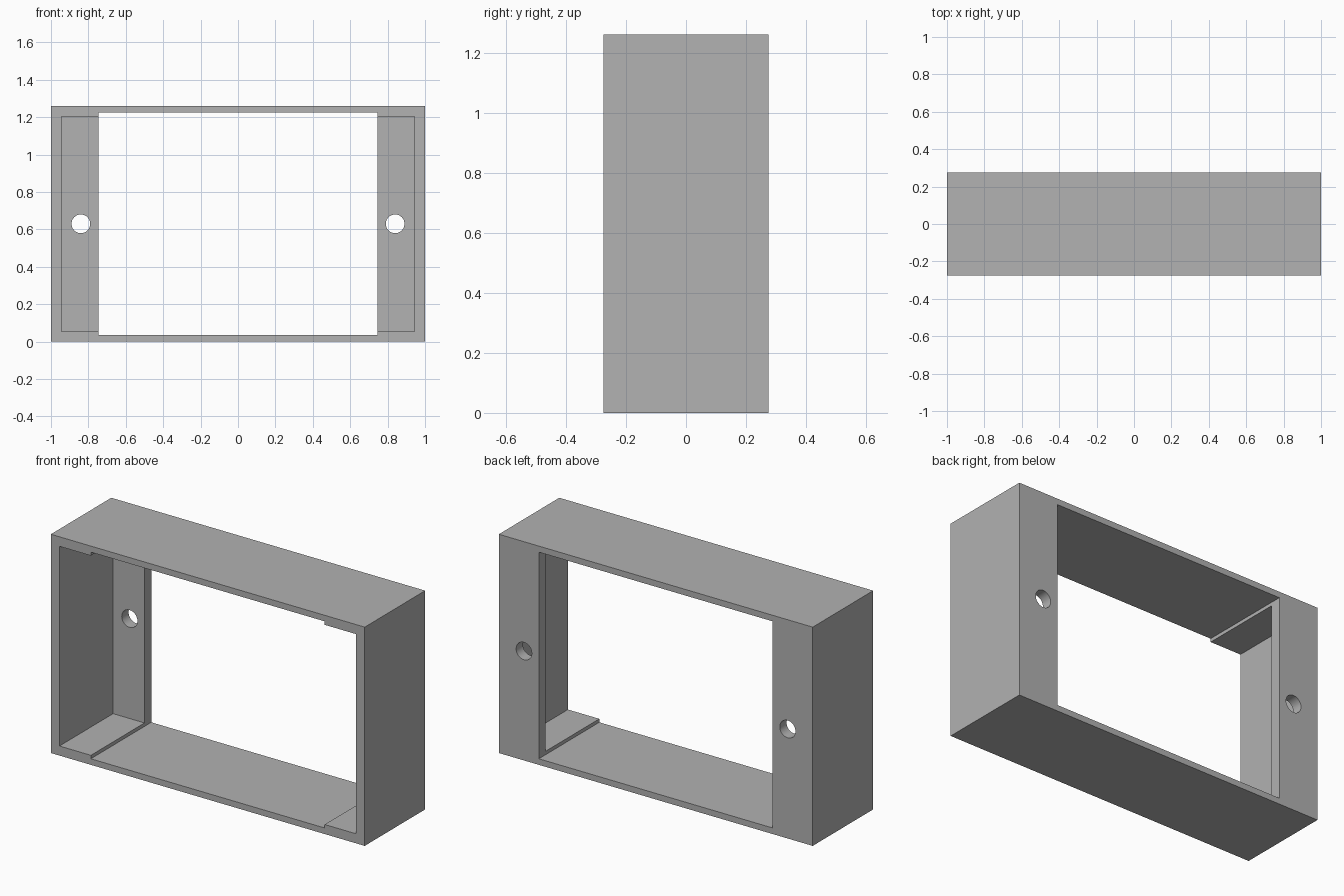
import bpy

default = bpy.data.objects.get("Cube")
if default:
    bpy.data.objects.remove(default, do_unlink=True)

WIDTH, DEPTH, HEIGHT = 2.0, 0.55, 1.26
FRONT, BACK = -DEPTH / 2, DEPTH / 2
MID = HEIGHT / 2
FLANGE = 0.062          # thickness of the rear mounting flanges

grey = bpy.data.materials.new("plain grey")
grey.use_nodes = True
colour = (0.445, 0.445, 0.445, 1)
grey.diffuse_color = colour
grey.node_tree.nodes["Principled BSDF"].inputs["Base Color"].default_value = colour


def box(name, x, y, z):
    """Axis-aligned box from (low, high) pairs."""
    spans = (x, y, z)
    bpy.ops.mesh.primitive_cube_add(size=1, location=[(a + b) / 2 for a, b in spans])
    ob = bpy.context.object
    ob.name = name
    ob.scale = [b - a for a, b in spans]
    bpy.ops.object.transform_apply(location=True, rotation=False, scale=True)
    ob.data.materials.append(grey)
    return ob


def cut(target, cutter):
    """Subtract the cutter from the target, then discard it."""
    cutter.hide_render = True
    mod = target.modifiers.new("cut", 'BOOLEAN')
    mod.operation = 'DIFFERENCE'
    mod.solver = 'EXACT'
    mod.object = cutter
    bpy.context.view_layer.objects.active = target
    bpy.ops.object.modifier_apply(modifier=mod.name)
    bpy.data.objects.remove(cutter, do_unlink=True)


# Outer shell
frame = box("frame", (-WIDTH / 2, WIDTH / 2), (FRONT, BACK), (0, HEIGHT))

# Large opening right through
cut(frame, box("opening_cutter", (-0.745, 0.745), (FRONT - 0.1, BACK + 0.1),
               (0.035, HEIGHT - 0.035)))

for side in (-1, 1):
    # Side pocket, open at the front and closed by the flange at the back
    cut(frame, box("pocket_cutter", sorted((side * 0.6, side * 0.945)),
                   (FRONT - 0.1, BACK - FLANGE), (0.055, HEIGHT - 0.055)))
    # Screw hole through the flange
    bpy.ops.mesh.primitive_cylinder_add(vertices=48, radius=0.05, depth=0.3,
                                        location=(side * 0.84, BACK, MID),
                                        rotation=(1.570796, 0, 0))
    hole = bpy.context.object
    hole.name = "screw_hole_cutter"
    hole.data.materials.append(grey)
    cut(frame, hole)

# Smooth hole walls, sharp frame edges
bpy.ops.object.select_all(action='DESELECT')
frame.select_set(True)
bpy.context.view_layer.objects.active = frame
bpy.ops.object.shade_smooth_by_angle(angle=0.5)
